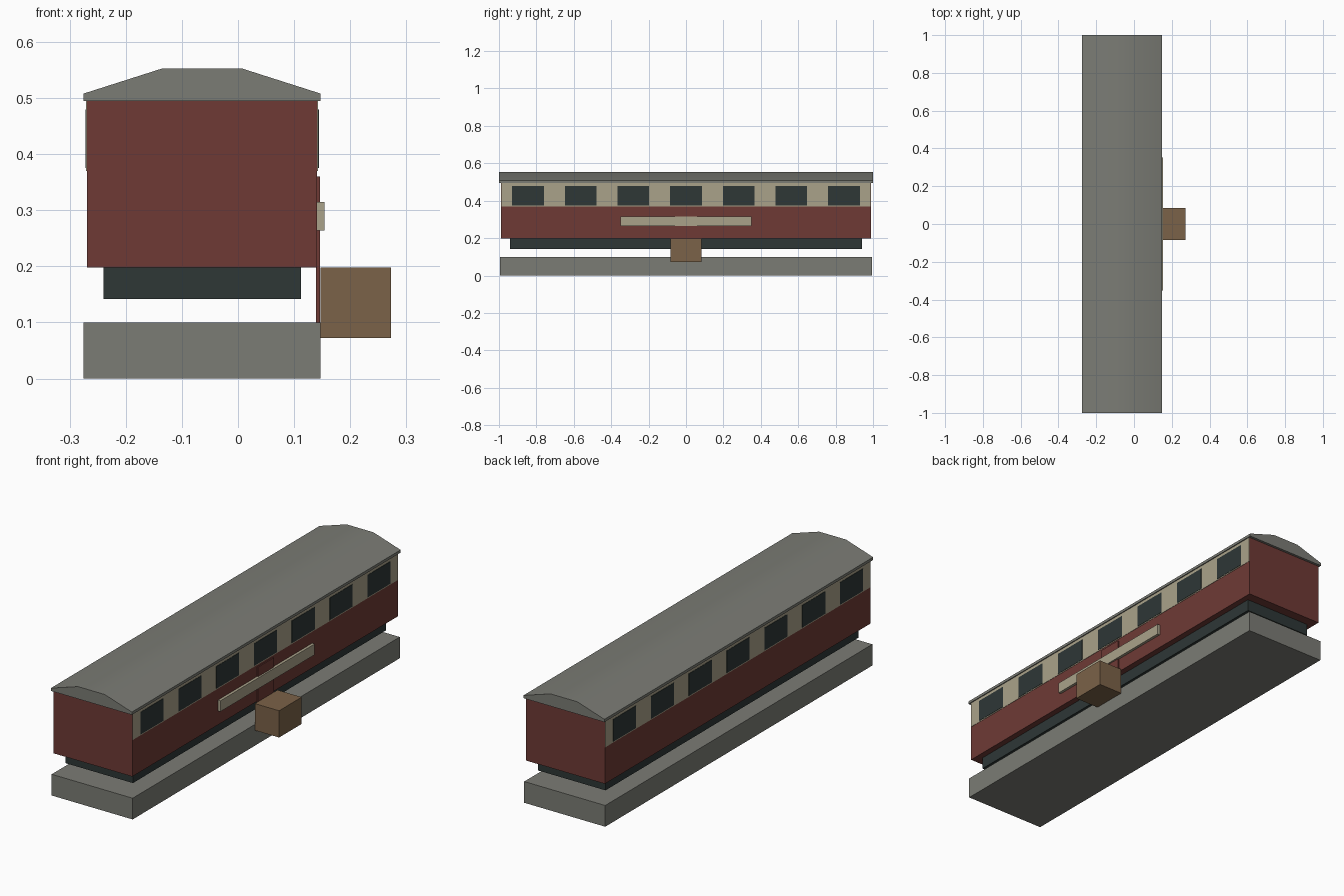
import bpy
import bmesh

cube = bpy.data.objects.get("Cube")
if cube:
    bpy.data.objects.remove(cube, do_unlink=True)


def material(name, hex_code):
    """Flat material from an sRGB hex code, converted to linear."""
    rgb = [int(hex_code[i:i + 2], 16) / 255 for i in (0, 2, 4)]
    linear = [c / 12.92 if c <= 0.04045 else ((c + 0.055) / 1.055) ** 2.4 for c in rgb]
    mat = bpy.data.materials.new(name)
    mat.use_nodes = True
    mat.diffuse_color = (*linear, 1)
    mat.node_tree.nodes["Principled BSDF"].inputs["Base Color"].default_value = (*linear, 1)
    return mat


RED = material("dark red paint", "6e3a35")
CREAM = material("cream paint", "aaa28a")
DARK = material("dark glass and iron", "2e3736")
GREY = material("weathered grey", "7b7c75")
BROWN = material("brown wood", "7b6248")

CENTRE = -0.064  # middle of the carriage in x


def extrude(name, profile, half_length, mat, y=0):
    """Prism with an x-z profile, running along y."""
    bm = bmesh.new()
    base = bm.faces.new([bm.verts.new((px, y - half_length, pz)) for px, pz in profile])
    swept = bmesh.ops.extrude_face_region(bm, geom=[base])["geom"]
    moved = [v for v in swept if isinstance(v, bmesh.types.BMVert)]
    bmesh.ops.translate(bm, verts=moved, vec=(0, 2 * half_length, 0))
    bmesh.ops.recalc_face_normals(bm, faces=bm.faces)
    mesh = bpy.data.meshes.new(name)
    bm.to_mesh(mesh)
    bm.free()
    obj = bpy.data.objects.new(name, mesh)
    obj.data.materials.append(mat)
    bpy.context.collection.objects.link(obj)
    return obj


def block(name, x0, x1, z0, z1, half_length, mat, y=0):
    return extrude(name, [(x0, z0), (x1, z0), (x1, z1), (x0, z1)], half_length, mat, y)


# Platform, underframe and body
block("platform", CENTRE - 0.211, CENTRE + 0.211, 0, 0.1, 0.994, GREY)
block("underframe", CENTRE - 0.176, CENTRE + 0.176, 0.142, 0.2, 0.942, DARK)
block("body", CENTRE - 0.205, CENTRE + 0.205, 0.198, 0.496, 0.988, RED)

# Roof with a flat crown and sloping sides
half = [(0.211, 0.495), (0.211, 0.508), (0.07, 0.553)]
outline = [(CENTRE + dx, z) for dx, z in half]
outline += [(CENTRE - dx, z) for dx, z in reversed(half)]
roof = extrude("roof", outline, 1.0, GREY)
bpy.context.view_layer.objects.active = roof
roof.select_set(True)
bpy.ops.object.shade_smooth_by_angle()
roof.select_set(False)

# Cream window band and seven windows along each side
for side, label in ((1, "left"), (-1, "right")):
    wall = CENTRE + side * 0.204
    block(label + "_window_band", *sorted((wall, wall + side * 0.0025)),
          0.37, 0.495, 0.987, CREAM)
    for i in range(7):
        block(f"{label}_window_{i + 1}", *sorted((wall, wall + side * 0.004)),
              0.375, 0.48, 0.085, DARK, y=(i - 3) * 0.2815)

# Door, sign board and crate on the left side
block("door", 0.139, 0.146, 0.1, 0.36, 0.06, RED)
block("sign_board", 0.139, 0.154, 0.264, 0.315, 0.351, CREAM)
block("crate", 0.147, 0.273, 0.072, 0.198, 0.084, BROWN)
